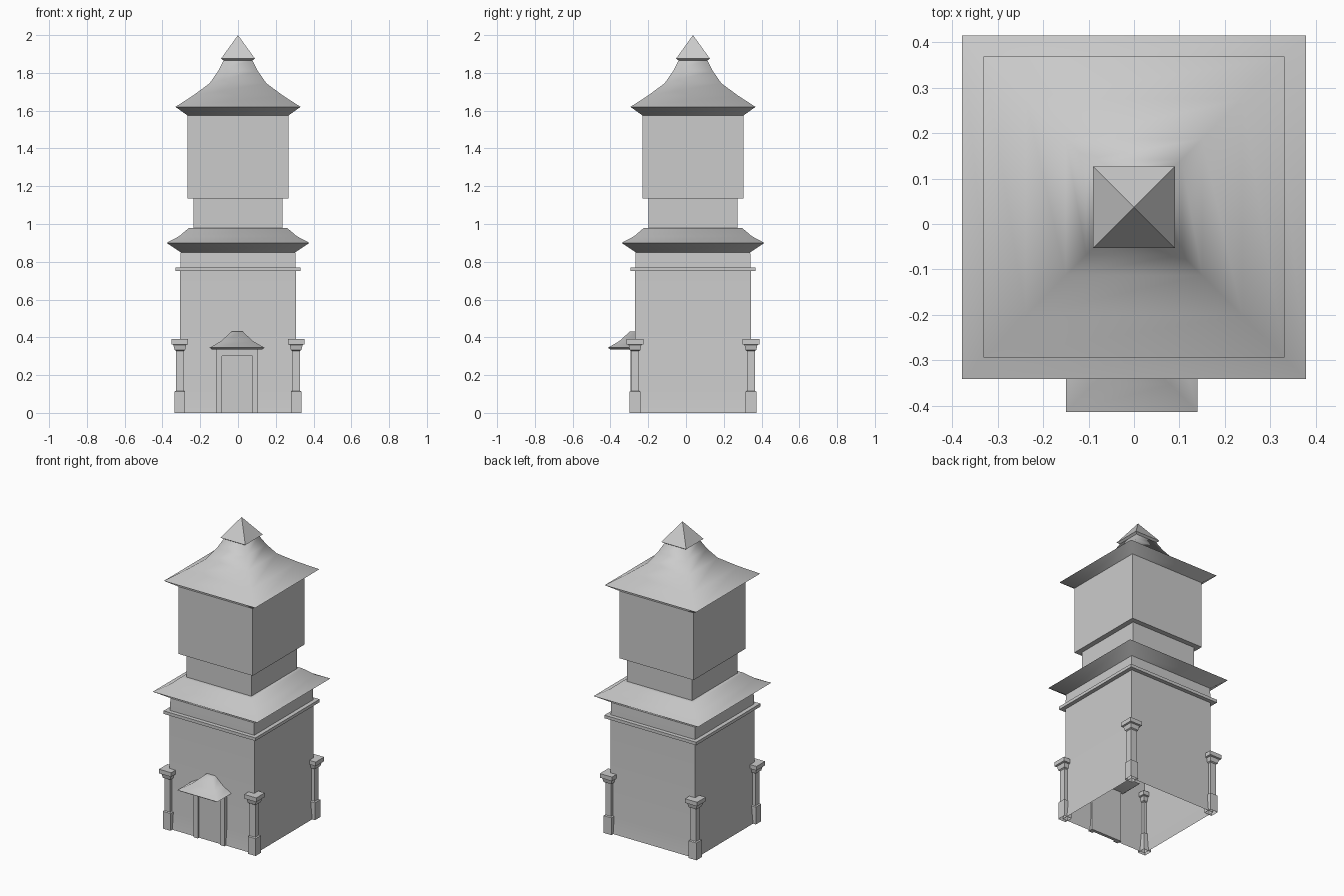
import bpy
import bmesh
import math

if "Cube" in bpy.data.objects:
    bpy.data.objects.remove(bpy.data.objects["Cube"], do_unlink=True)

stone = bpy.data.materials.new("plain_grey")
stone.use_nodes = True
GREY = (0.6, 0.6, 0.6, 1)
stone.diffuse_color = GREY
stone.node_tree.nodes["Principled BSDF"].inputs["Base Color"].default_value = GREY

CY = 0.037  # tower centre in y


def square_loft(name, profile, cx=0, cy=CY, top=False, bottom=False, angle=80):
    """Stack square rings of (half width, height); a zero half width is a point."""
    bm = bmesh.new()
    rings = []
    for h, z in profile:
        corners = [(-1, -1), (1, -1), (1, 1), (-1, 1)] if h else [(0, 0)]
        rings.append([bm.verts.new((cx + h * x, cy + h * y, z)) for x, y in corners])
    for a, b in zip(rings, rings[1:]):
        for i in range(4):
            j = (i + 1) % 4
            bm.faces.new((a[i], a[j], b[j], b[i]) if len(b) == 4 else (a[i], a[j], b[0]))
    if top:
        bm.faces.new(rings[-1])
    if bottom:
        bm.faces.new(rings[0][::-1])
    return finish(name, bm, angle)


def box(name, x0, x1, y0, y1, z0, z1):
    bm = bmesh.new()
    bmesh.ops.create_cube(bm, size=1)
    for v in bm.verts:
        v.co = (x1 if v.co.x > 0 else x0, y1 if v.co.y > 0 else y0, z1 if v.co.z > 0 else z0)
    return finish(name, bm, 30)


def finish(name, bm, angle):
    mesh = bpy.data.meshes.new(name)
    bm.to_mesh(mesh)
    bm.free()
    mesh.materials.append(stone)
    mesh.shade_smooth()
    mesh.set_sharp_from_angle(angle=math.radians(angle))
    obj = bpy.data.objects.new(name, mesh)
    bpy.context.collection.objects.link(obj)
    return obj


# Lower storey: hollow walls and a string course
square_loft("lower_walls", [(0.316, 0), (0.306, 0.1), (0.306, 0.75), (0.303, 0.85)])
square_loft("cornice", [(0.3, 0.75), (0.332, 0.75), (0.332, 0.77), (0.3, 0.77)])
square_loft("lower_roof", [(0.303, 0.85), (0.378, 0.9), (0.312, 0.935), (0.259, 0.98), (0.235, 0.98)])

# Upper storey
square_loft("neck", [(0.235, 0.98), (0.235, 1.135)])
square_loft("upper_walls", [(0.235, 1.135), (0.268, 1.135), (0.268, 1.575)])
square_loft("upper_roof", [(0.268, 1.575), (0.331, 1.62), (0.238, 1.68), (0.15, 1.745),
                           (0.105, 1.81), (0.075, 1.868)])
square_loft("finial", [(0.075, 1.865), (0.09, 1.875), (0, 2)], bottom=True, angle=20)

# Corner columns
for side, sx in (("right", -1), ("left", 1)):
    for end, sy in (("front", -1), ("back", 1)):
        square_loft(f"{end}_{side}_column",
                    [(0.028, 0), (0.028, 0.113), (0.02, 0.117), (0.02, 0.328), (0.028, 0.333),
                     (0.034, 0.36), (0.044, 0.363), (0.044, 0.39)],
                    sx * 0.308, CY + sy * 0.307, top=True, angle=20)

# Doorway
DX = -0.005
FRONT = -0.293
WALL = -0.26
for side, s in (("right", -1), ("left", 1)):
    a, b = sorted((DX + s * 0.081, DX + s * 0.112))
    box(f"{side}_door_post", a, b, FRONT, WALL, 0, 0.34)
box("door_lintel", DX - 0.081, DX + 0.081, FRONT, WALL, 0.3, 0.34)
box("door_panel", DX - 0.081, DX + 0.081, -0.28, WALL, 0, 0.3)
square_loft("door_canopy", [(0.132, 0.335), (0.145, 0.345), (0.085, 0.38), (0.03, 0.43)],
            DX, -0.268, top=True, bottom=True)
